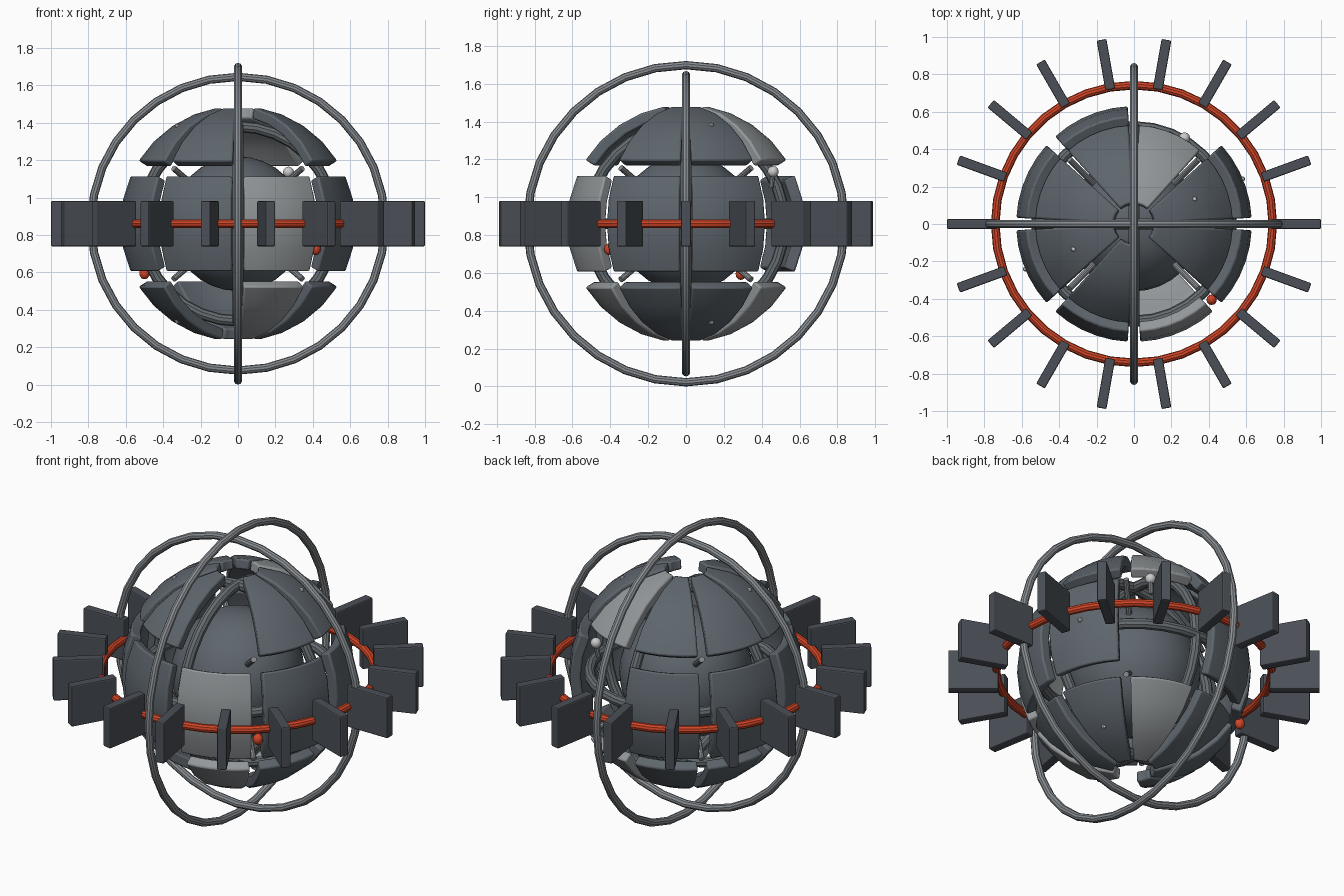
import bpy, bmesh
from math import radians, sin, cos, pi
from mathutils import Vector

if "Cube" in bpy.data.objects:
    bpy.data.objects.remove(bpy.data.objects["Cube"])

C = Vector((0, 0, 0.86))          # centre of the whole model


def material(name, rgb):
    m = bpy.data.materials.new(name)
    m.diffuse_color = (*rgb, 1)
    m.use_nodes = True
    m.node_tree.nodes["Principled BSDF"].inputs["Base Color"].default_value = m.diffuse_color
    return m


DARK = material("dark_steel", (0.11, 0.13, 0.15))
PALE = material("pale_steel", (0.29, 0.31, 0.32))
TUBE = material("tube_grey", (0.25, 0.27, 0.29))
FRAME = material("frame_grey", (0.13, 0.15, 0.16))
FIN = material("fin_grey", (0.07, 0.08, 0.095))
RED = material("red", (0.65, 0.06, 0.02))
WHITE = material("off_white", (0.55, 0.55, 0.53))


def finish(name, mat, bevel=0, smooth=True):
    ob = bpy.context.object
    ob.name = name
    ob.data.materials.append(mat)
    if smooth:
        bpy.ops.object.shade_smooth_by_angle(angle=radians(35))
    if bevel:
        b = ob.modifiers.new("bevel", "BEVEL")
        b.width, b.segments = bevel, 2
        b.limit_method, b.angle_limit = "ANGLE", radians(40)
    return ob


def ring(name, major, minor, mat, rot=(0, 0, 0), segs=32, sides=10):
    bpy.ops.mesh.primitive_torus_add(location=C, rotation=rot, major_radius=major,
                                     minor_radius=minor, major_segments=segs, minor_segments=sides)
    return finish(name, mat)


def ball(name, pos, r, mat, segs=12):
    bpy.ops.mesh.primitive_uv_sphere_add(location=pos, radius=r, segments=segs, ring_count=segs // 2)
    return finish(name, mat)


def rod(name, a, b, r, mat):
    a, b = Vector(a), Vector(b)
    bpy.ops.mesh.primitive_cylinder_add(vertices=10, radius=r, depth=(b - a).length, location=(a + b) / 2)
    bpy.context.object.rotation_euler = (b - a).to_track_quat("Z", "Y").to_euler()
    return finish(name, mat)


def polar(r, az, lat):
    az, lat = radians(az), radians(lat)
    return Vector((r * cos(az) * cos(lat), r * sin(az) * cos(lat), r * sin(lat)))


def panel(name, az0, az1, lat0, lat1, mat, r_out=0.63, r_in=0.57, nu=5, nv=4):
    bm = bmesh.new()
    g = [[bm.verts.new(polar(r_out, az0 + (az1 - az0) * i / nu, lat0 + (lat1 - lat0) * j / nv))
          for j in range(nv + 1)] for i in range(nu + 1)]
    faces = [bm.faces.new((g[i][j], g[i + 1][j], g[i + 1][j + 1], g[i][j + 1]))
             for i in range(nu) for j in range(nv)]
    new = bmesh.ops.extrude_face_region(bm, geom=faces, use_keep_orig=True)["geom"]
    for v in new:
        if isinstance(v, bmesh.types.BMVert):
            v.co *= r_in / r_out
    bmesh.ops.recalc_face_normals(bm, faces=bm.faces)
    me = bpy.data.meshes.new(name)
    bm.to_mesh(me)
    bm.free()
    ob = bpy.data.objects.new(name, me)
    ob.location = C
    bpy.context.collection.objects.link(ob)
    bpy.ops.object.select_all(action="DESELECT")
    bpy.context.view_layer.objects.active = ob
    ob.select_set(True)
    return finish(name, mat, 0.01)


# armour shell: three rows of eight panels, with three panels missing
ROWS = {"upper": (32.3, 79.8), "middle": (-24, 24), "lower": (-32.3, -79.8)}
MISSING = {("upper", 6), ("middle", 1), ("lower", 5)}
for row, (lat0, lat1) in ROWS.items():
    for k in range(8):
        if (row, k) in MISSING:
            continue
        panel(f"{row}_panel_{k}", 45 * k + 3, 45 * k + 42, lat0, lat1, PALE if k in (1, 6) else DARK)
        # rivets on two opposite sectors
        if k in (0, 4):
            ball(f"{row}_rivet_{k}", C + polar(0.628, 45 * k + 22.5, (lat0 + lat1) / 2), 0.014, WHITE, 8)

# core and the inner frame rings
ball("core", C, 0.36, DARK, 32)
ring("inner_ring_level", 0.52, 0.03, FRAME)
ring("inner_ring_front", 0.52, 0.03, FRAME, (pi / 2, 0, 0))
ring("inner_ring_side", 0.52, 0.03, FRAME, (0, pi / 2, 0))

# struts from the core to the shell corners
for sx in (-1, 1):
    for sy in (-1, 1):
        for sz in (-1, 1):
            d = Vector((sx, sy, 0.86 * sz)).normalized()
            rod("strut", C + d * 0.33, C + d * 0.57, 0.016, TUBE)

# small lamps: a white one on a stalk, two red ones
rod("lamp_stalk", (0.26, 0.45, 1.05), (0.27, 0.46, 1.13), 0.014, TUBE)
ball("white_lamp", (0.27, 0.46, 1.135), 0.03, WHITE)
for i, p in enumerate([(0.415, -0.405, 0.725), (-0.5, 0.29, 0.595)]):
    ball(f"red_lamp_{i}", p, 0.028, RED).scale.z = 1.15

# big outer hoops
ring("hoop_front", 0.785, 0.022, TUBE, (pi / 2, 0, 0))
ring("hoop_side", 0.838, 0.022, TUBE, (0, pi / 2, 0))

# red carrier ring with eighteen radial fins
ring("carrier_ring", 0.742, 0.023, RED, segs=36)
for k in range(18):
    bpy.ops.mesh.primitive_cube_add(size=1, location=C + polar(0.865, 20 * k, 0),
                                    rotation=(0, 0, radians(20 * k)))
    bpy.context.object.scale = (0.27, 0.053, 0.242)
    bpy.ops.object.transform_apply(location=False, rotation=False, scale=True)
    finish(f"fin_{k}", FIN, 0.007, False)
